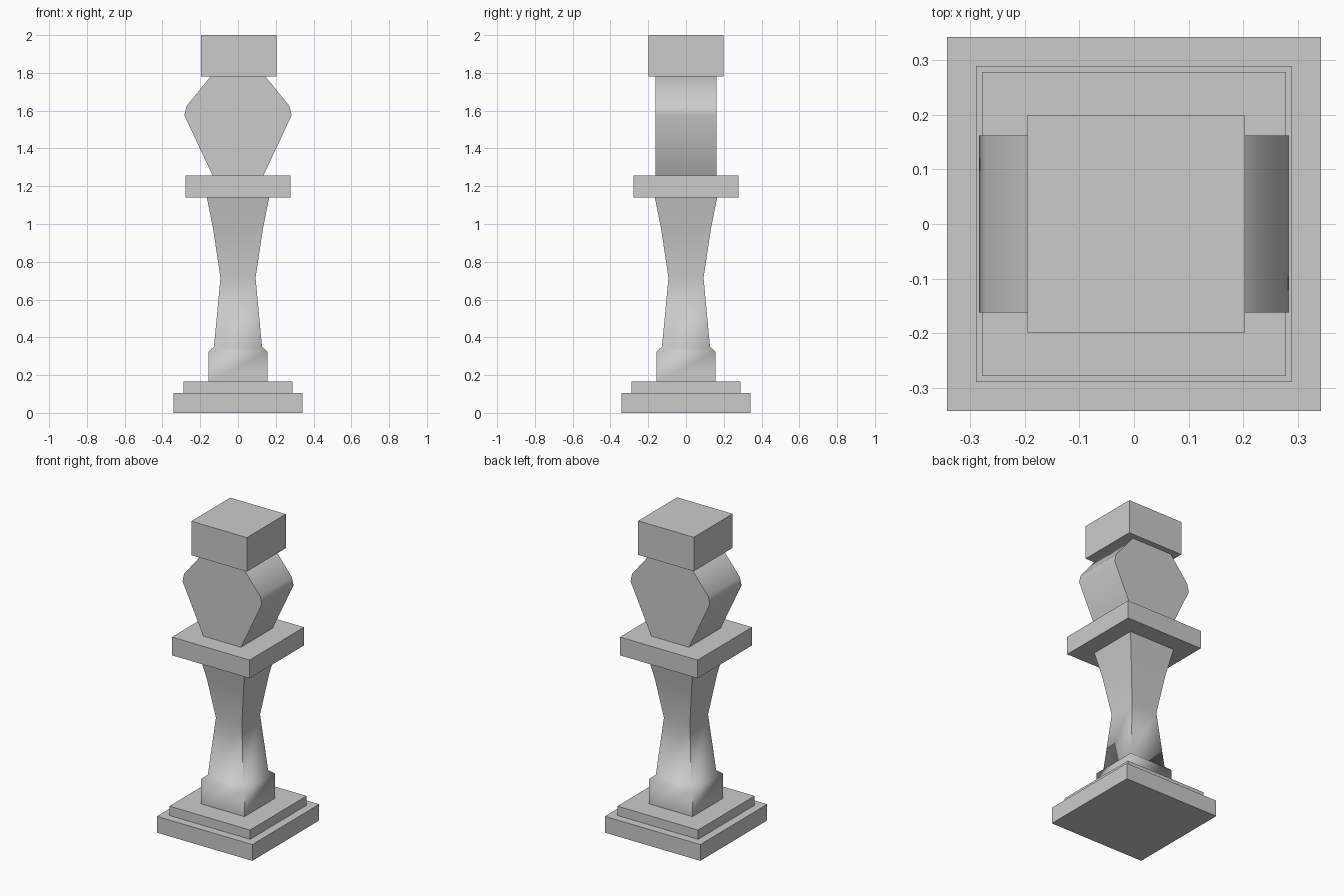
import bpy, bmesh
from math import radians

if "Cube" in bpy.data.objects:
    bpy.data.objects.remove(bpy.data.objects["Cube"])


def finish(name, bm, smooth=False):
    bmesh.ops.recalc_face_normals(bm, faces=bm.faces)
    mesh = bpy.data.meshes.new(name)
    bm.to_mesh(mesh)
    bm.free()
    if smooth:
        mesh.polygons.foreach_set("use_smooth", [True] * len(mesh.polygons))
        mesh.set_sharp_from_angle(angle=radians(60))
    obj = bpy.data.objects.new(name, mesh)
    bpy.context.collection.objects.link(obj)
    return obj


def square_stack(name, profile, x=0.0, smooth=False):
    """Square column through (half width, height) levels."""
    bm = bmesh.new()
    rings = [[bm.verts.new((x + sx * r, sy * r, z))
              for sx, sy in ((-1, -1), (1, -1), (1, 1), (-1, 1))]
             for r, z in profile]
    for a, b in zip(rings, rings[1:]):
        for i in range(4):
            j = (i + 1) % 4
            bm.faces.new((a[i], a[j], b[j], b[i]))
    bm.faces.new(rings[0][::-1])
    bm.faces.new(rings[-1])
    return finish(name, bm, smooth)


def extruded_profile(name, half_profile, half_depth):
    """Mirror a half outline in x and extrude it along y."""
    outline = half_profile + [(-x, z) for x, z in reversed(half_profile)]
    bm = bmesh.new()
    face = bm.faces.new([bm.verts.new((x, -half_depth, z)) for x, z in outline])
    ext = bmesh.ops.extrude_face_region(bm, geom=[face], use_keep_orig=True)
    verts = [g for g in ext["geom"] if isinstance(g, bmesh.types.BMVert)]
    bmesh.ops.translate(bm, verts=verts, vec=(0, 2 * half_depth, 0))
    return finish(name, bm, True)


# Stepped base
square_stack("base_plinth", [(0.342, 0), (0.342, 0.105)])
square_stack("base_step", [(0.289, 0.105), (0.289, 0.165)])

# Waisted square shaft with its block foot
square_stack("shaft", [(0.156, 0.165), (0.156, 0.325), (0.127, 0.35),
                       (0.093, 0.715), (0.131, 0.97), (0.165, 1.14)], smooth=True)

# Platform slab
square_stack("platform", [(0.278, 1.14), (0.278, 1.258)])

# Faceted head block
extruded_profile("head", [(0.135, 1.258), (0.284, 1.575),
                          (0.272, 1.625), (0.146, 1.78)], 0.162)

# Top cap
square_stack("cap", [(0.199, 1.78), (0.199, 2.0)], x=0.004)
